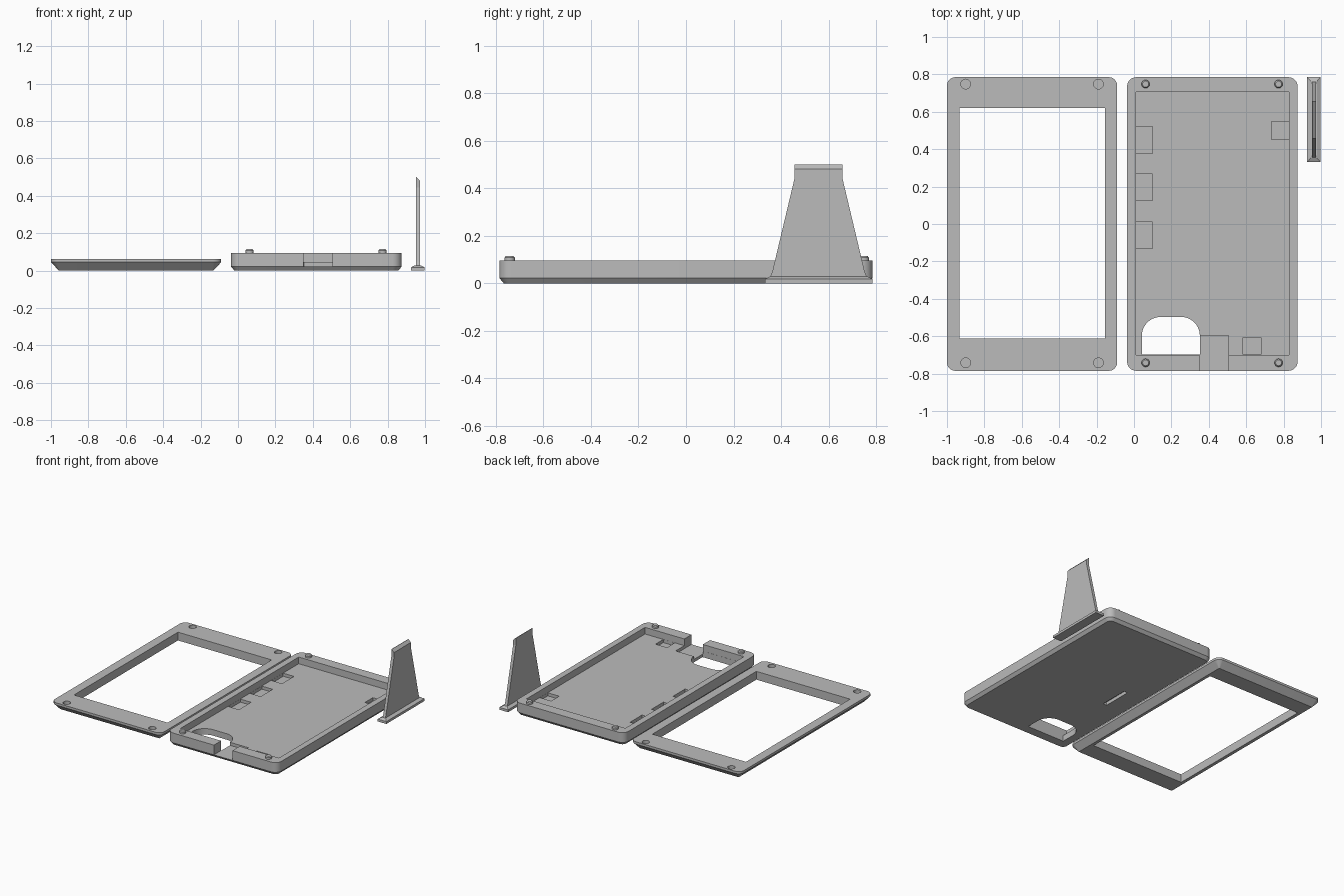
import bpy, bmesh, math

if "Cube" in bpy.data.objects:
    bpy.data.objects.remove(bpy.data.objects["Cube"])

grey = bpy.data.materials.new("plain grey")
grey.diffuse_color = (0.5, 0.5, 0.5, 1)
grey.use_nodes = True
grey.node_tree.nodes["Principled BSDF"].inputs["Base Color"].default_value = grey.diffuse_color


def rounded(x0, x1, y0, y1, r, n=8):
    """Outline of a rectangle with rounded corners."""
    pts = []
    corners = [(x1 - r, y1 - r), (x0 + r, y1 - r), (x0 + r, y0 + r), (x1 - r, y0 + r)]
    for k, (cx, cy) in enumerate(corners):
        for i in range(n + 1):
            a = math.pi / 2 * (k + i / n)
            pts.append((cx + r * math.cos(a), cy + r * math.sin(a)))
    return pts


def circle(cx, cy, r, n=24):
    return [(cx + r * math.cos(2 * math.pi * i / n), cy + r * math.sin(2 * math.pi * i / n))
            for i in range(n)]


def rect(x0, x1, y0, y1):
    return [(x0, y0), (x1, y0), (x1, y1), (x0, y1)]


def loft(name, levels):
    """Closed solid through outlines stacked at the given heights."""
    bm = bmesh.new()
    rings = [[bm.verts.new((x, y, z)) for x, y in pts] for z, pts in levels]
    n = len(rings[0])
    for a, b in zip(rings, rings[1:]):
        for i in range(n):
            j = (i + 1) % n
            bm.faces.new((a[i], a[j], b[j], b[i]))
    bm.faces.new(rings[0][::-1])
    bm.faces.new(rings[-1])
    bmesh.ops.recalc_face_normals(bm, faces=bm.faces)
    me = bpy.data.meshes.new(name)
    bm.to_mesh(me)
    bm.free()
    me.materials.append(grey)
    ob = bpy.data.objects.new(name, me)
    bpy.context.collection.objects.link(ob)
    return ob


def cut(ob, pts, z0, z1):
    """Remove a straight prism from a part."""
    cutter = loft("cutter", [(z0, pts), (z1, pts)])
    cutter.hide_render = True
    mod = ob.modifiers.new("cut", 'BOOLEAN')
    mod.operation, mod.solver, mod.object = 'DIFFERENCE', 'EXACT', cutter
    bpy.context.view_layer.objects.active = ob
    bpy.ops.object.modifier_apply(modifier=mod.name)
    bpy.data.objects.remove(cutter)


def smooth(ob):
    bpy.ops.object.select_all(action='DESELECT')
    ob.select_set(True)
    bpy.context.view_layer.objects.active = ob
    bpy.ops.object.shade_smooth_by_angle(angle=math.radians(25))


def shell(name, x0, x1, inset, chamfer, top, r):
    """Rounded slab with a chamfered underside."""
    y = 0.785
    low = rounded(x0 + inset, x1 - inset, -y + inset, y - inset, max(r - inset, 0.004))
    full = rounded(x0, x1, -y, y, r)
    return loft(name, [(0, low), (chamfer, full), (top, full)])


# Front frame with screen opening and four blind peg holes
frame = shell("screen_frame", -1.0, -0.09, 0.043, 0.045, 0.062, 0.045)
cut(frame, rect(-0.932, -0.155, -0.612, 0.62), -0.1, 0.2)
for x in (-0.9, -0.19):
    for y in (-0.742, 0.748):
        cut(frame, circle(x, y, 0.026), 0.035, 0.2)
smooth(frame)

# Tray with cavity
tray = shell("back_tray", -0.037, 0.875, 0.018, 0.022, 0.095, 0.05)
cut(tray, rect(0.01, 0.83, -0.70, 0.705), 0.045, 0.2)

# Shallow pockets in the tray floor
for x0, x1, y0, y1 in [(0.011, 0.10, 0.378, 0.52), (0.011, 0.10, 0.125, 0.267),
                       (0.011, 0.10, -0.132, 0.012), (0.735, 0.829, 0.453, 0.547),
                       (0.583, 0.678, -0.699, -0.607)]:
    cut(tray, rect(x0, x1, y0, y1), 0.022, 0.07)

# Cable gap through the front wall
cut(tray, rect(0.35, 0.504, -0.9, -0.597), 0.022, 0.2)

# Arched opening through the floor
arch = [(0.042, -0.699), (0.352, -0.699)]
for cx, start in ((0.252, 0), (0.142, 90)):
    for i in range(11):
        a = math.radians(start + 9 * i)
        arch.append((cx + 0.1 * math.cos(a), -0.597 + 0.1 * math.sin(a)))
cut(tray, arch, -0.1, 0.07)

# Slot under the tray that receives the stand
cut(tray, rect(0.13, 0.16, -0.135, 0.085), -0.1, 0.025)
smooth(tray)

# Corner pegs on the tray rim
for x in (0.062, 0.773):
    for y in (-0.742, 0.748):
        peg = loft("peg", [(0.09, circle(x, y, 0.022)), (0.108, circle(x, y, 0.022)),
                           (0.115, circle(x, y, 0.016))])
        smooth(peg)

# Stand foot with sloped upper edges
loft("stand_foot", [(0, rect(0.926, 0.998, 0.332, 0.785)),
                    (0.018, rect(0.926, 0.998, 0.332, 0.785)),
                    (0.028, rect(0.945, 0.979, 0.352, 0.765))])

# Tapered stand blade with a slanted tip
xa, xb, mid = 0.951, 0.973, 0.5575
levels = [(z, rect(xa, xb, mid - w, mid + w)) for z, w in
          [(0.02, 0.205), (0.035, 0.2), (0.05, 0.194), (0.445, 0.1), (0.48, 0.1)]]
blade = loft("stand_blade", levels + [(0.5, rect(xa, xa + 0.003, mid - 0.1, mid + 0.1))])
